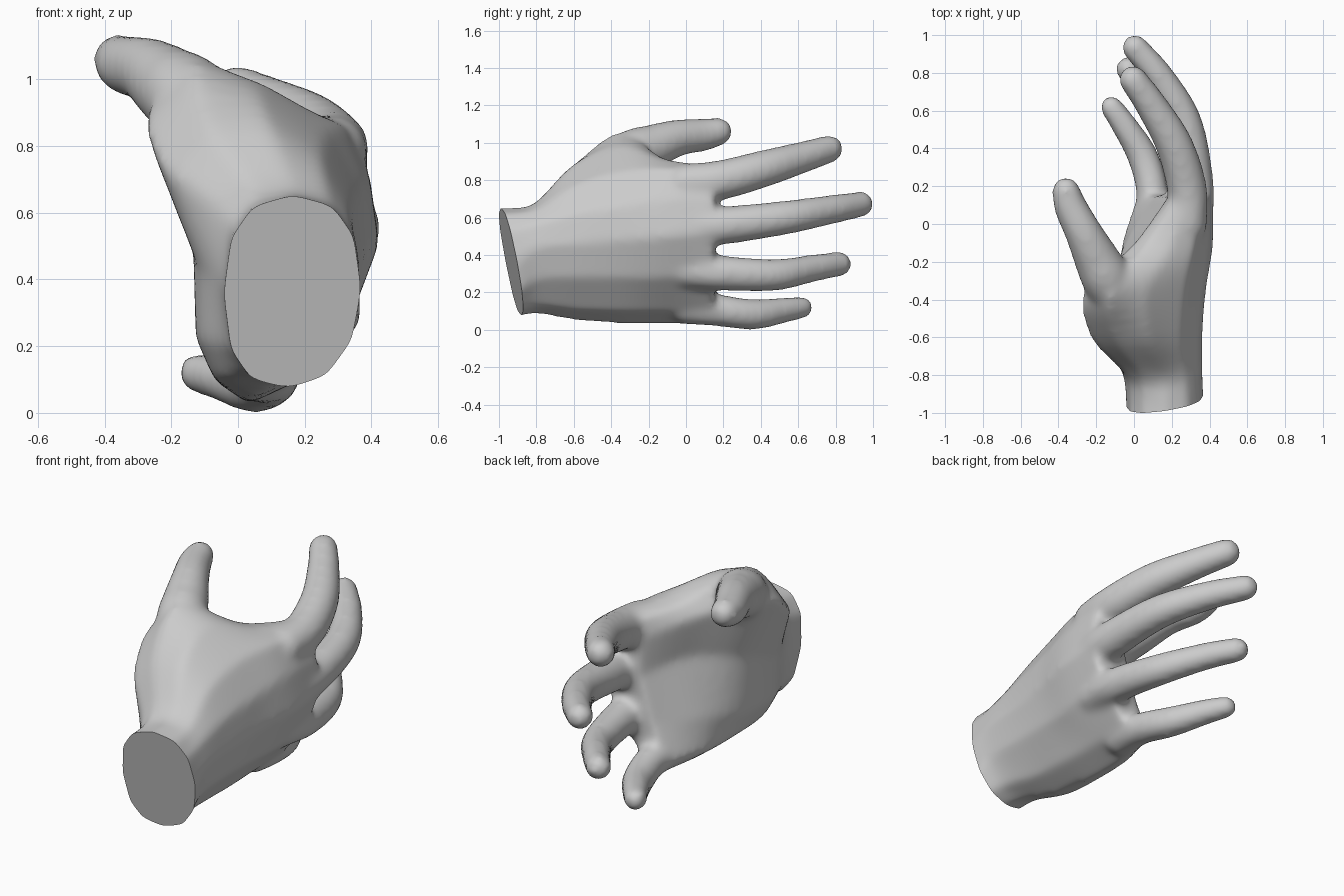
import bpy, bmesh, math
from mathutils import Vector, Matrix

if "Cube" in bpy.data.objects:
    bpy.data.objects.remove(bpy.data.objects["Cube"])

skin = bpy.data.materials.new("plain_grey")
skin.diffuse_color = (0.6, 0.6, 0.6, 1)
skin.use_nodes = True
skin.node_tree.nodes["Principled BSDF"].inputs["Base Color"].default_value = skin.diffuse_color


def superellipse(cx, cz, rx, rz, n=12, p=0.8):
    pts = []
    for i in range(n):
        c, s = math.cos(math.tau * i / n), math.sin(math.tau * i / n)
        pts.append((cx + rx * math.copysign(abs(c) ** p, c),
                    cz + rz * math.copysign(abs(s) ** p, s)))
    return pts


def spline(a, b, c, d, t):
    """Catmull-Rom point between b and c."""
    return 0.5 * (2 * b + (c - a) * t + (2 * a - 5 * b + 4 * c - d) * t * t
                  + (3 * b - a - 3 * c + d) * t ** 3)


def refine(points, steps):
    """Smooth open curve through the points."""
    p = [2 * points[0] - points[1]] + points + [2 * points[-1] - points[-2]]
    out = [spline(*p[k:k + 4], i / steps) for k in range(len(p) - 3) for i in range(steps)]
    return out + [points[-1]]


def add_loft(bm, sections):
    rings = [[Vector((x, y, z)) for x, z in pts] for y, pts in sections]
    columns = [refine(list(col), 5) for col in zip(*rings)]
    rings = [[bm.verts.new(v) for v in ring] for ring in zip(*columns)]
    n = len(rings[0])
    faces = [bm.faces.new(rings[0]), bm.faces.new(rings[-1][::-1])]
    for r, s in zip(rings, rings[1:]):
        for i in range(n):
            j = (i + 1) % n
            faces.append(bm.faces.new((r[j], r[i], s[i], s[j])))
    bmesh.ops.recalc_face_normals(bm, faces=faces)


def add_digit(bm, joints):
    """Swept round digit: each joint is x, y, z, radius."""
    for v in refine([Vector(j) for j in joints], 14):
        bmesh.ops.create_icosphere(bm, subdivisions=3, radius=v[3] + 0.003,
                                   matrix=Matrix.Translation(v.xyz))


bm = bmesh.new()

# Palm and wrist: cross-sections (x, z) from the wrist to the knuckles
heel = [(.365, .44), (.34, .57), (.27, .65), (.16, .685), (.04, .68), (-.04, .6),
        (-.058, .4), (-.045, .2), (.01, .12), (.12, .085), (.24, .13), (.33, .27)]
thumb_base = [(.363, .46), (.342, .62), (.25, .77), (.08, .885), (-.1, .88), (-.235, .75),
              (-.12, .44), (-.118, .22), (-.06, .1), (.06, .05), (.2, .11), (.32, .28)]
mid_palm = [(.382, .48), (.365, .66), (.27, .84), (.07, .985), (-.12, 1.06), (-.262, .91),
            (-.12, .55), (-.118, .23), (-.07, .095), (.04, .03), (.19, .1), (.322, .28)]
thumb_web = [(.42, .5), (.393, .7), (.32, .86), (.2, .91), (.06, .91), (-.01, .84),
             (.05, .6), (-.05, .28), (-.065, .1), (.03, .027), (.18, .1), (.337, .28)]
knuckles = [(.42, .53), (.395, .7), (.34, .85), (.28, .885), (.21, .855), (.185, .75),
            (.185, .55), (.11, .3), (.01, .1), (.06, .028), (.18, .1), (.345, .32)]
wrist = superellipse(.163, .36, .207, .295)
add_loft(bm, [(-1.15, wrist), (-.93, wrist), (-.8, heel), (-.6, thumb_base),
              (-.35, mid_palm), (-.11, thumb_web), (.15, knuckles)])

# Fingers and thumb, joint by joint
digits = {
    "index": [(.285, 0, .785, .10), (.28, .19, .802, .104), (.212, .42, .863, .097),
              (.09, .63, .925, .082), (-.005, .765, .967, .073)],
    "middle": [(.31, 0, .55, .10), (.322, .2, .558, .1), (.272, .53, .6, .089),
               (.14, .77, .642, .077), (.005, .935, .672, .067)],
    "ring": [(.26, 0, .32, .095), (.272, .2, .303, .092), (.215, .47, .293, .083),
             (.08, .68, .33, .072), (-.03, .82, .352, .065)],
    "little": [(.09, 0, .12, .088), (.095, .18, .103, .083), (.045, .36, .082, .08),
               (-.05, .52, .105, .067), (-.12, .62, .12, .058)],
    "thumb": [(-.06, -.46, .8, .12), (-.14, -.3, .93, .13), (-.195, -.19, .975, .118),
              (-.265, -.05, 1.025, .097), (-.335, .09, 1.043, .086),
              (-.36, .175, 1.06, .072)],
}
for joints in digits.values():
    add_digit(bm, joints)

raw = bpy.data.meshes.new("hand_mass")
bm.to_mesh(raw)
bm.free()
hand = bpy.data.objects.new("hand", raw)
bpy.context.collection.objects.link(hand)

# Fuse everything into one skin and relax it
fuse = hand.modifiers.new("fuse", "REMESH")
fuse.mode = "VOXEL"
fuse.voxel_size = 0.018
relax = hand.modifiers.new("relax", "SMOOTH")
relax.factor = 0.5
relax.iterations = 16
graph = bpy.context.evaluated_depsgraph_get()
mesh = bpy.data.meshes.new_from_object(hand.evaluated_get(graph))
hand.modifiers.clear()

# Slanted flat cut closing the wrist
bm = bmesh.new()
bm.from_mesh(mesh)
geom = bm.verts[:] + bm.edges[:] + bm.faces[:]
cut = bmesh.ops.bisect_plane(bm, geom=geom, plane_co=(.1, -.997, .64),
                             plane_no=(-.15, 1, .196), clear_inner=True)
rim = [e for e in cut["geom_cut"] if isinstance(e, bmesh.types.BMEdge)]
bmesh.ops.contextual_create(bm, geom=rim)
bmesh.ops.recalc_face_normals(bm, faces=bm.faces[:])
bm.to_mesh(mesh)
bm.free()

hand.data = mesh
mesh.materials.clear()
mesh.materials.append(skin)
bpy.data.meshes.remove(raw)
bpy.context.view_layer.objects.active = hand
hand.select_set(True)
bpy.ops.object.shade_smooth_by_angle(angle=math.radians(40))
